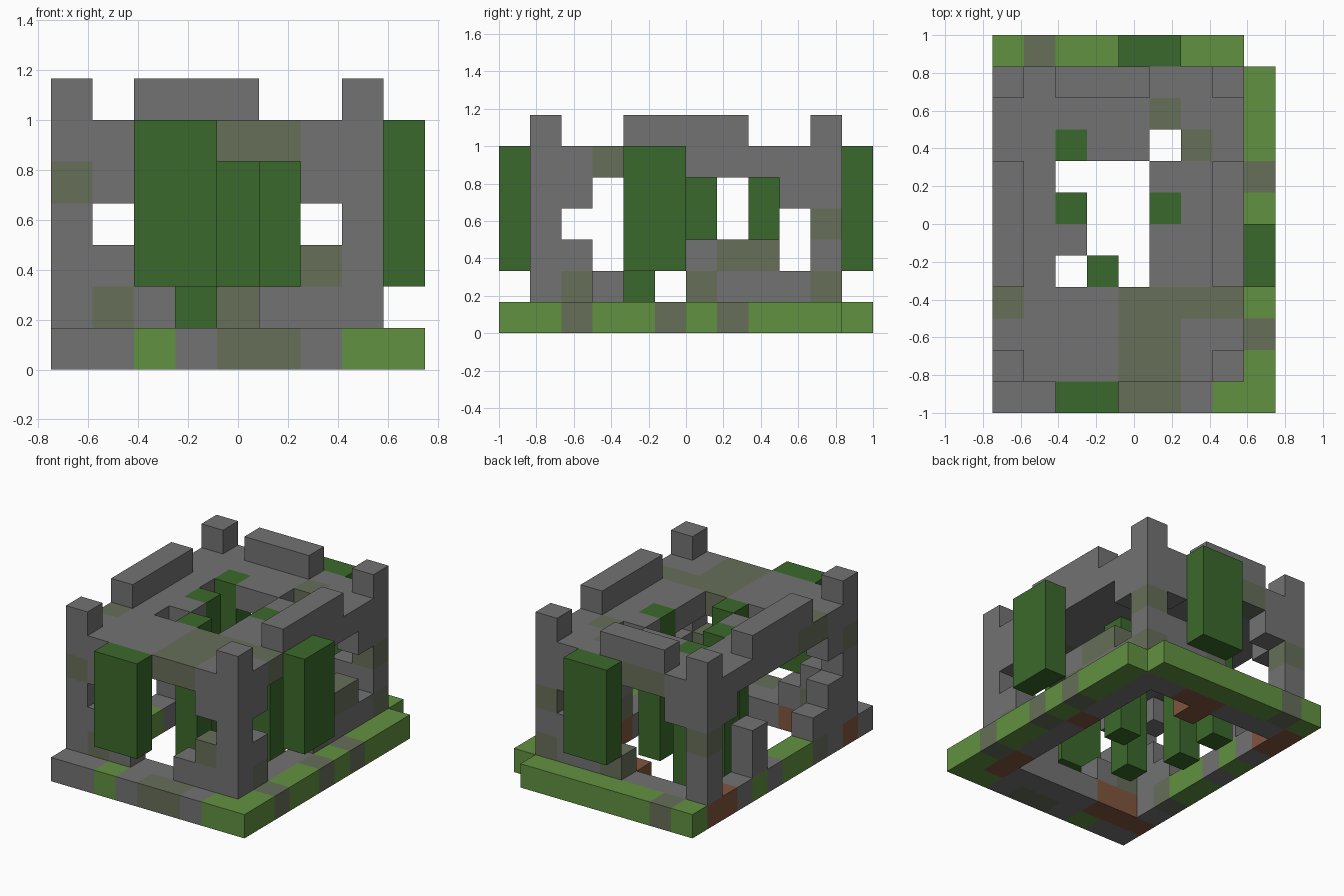
import bpy
import bmesh
from mathutils import Vector

if "Cube" in bpy.data.objects:
    bpy.data.objects.remove(bpy.data.objects["Cube"], do_unlink=True)

UNIT = 1 / 6                      # edge of one block
ORIGIN = Vector((-0.75, -1, 0))


def make_material(name, colour):
    mat = bpy.data.materials.new(name)
    mat.use_nodes = True
    mat.diffuse_color = (*colour, 1)
    bsdf = mat.node_tree.nodes["Principled BSDF"]
    bsdf.inputs["Base Color"].default_value = (*colour, 1)
    bsdf.inputs["Roughness"].default_value = 0.9
    return mat


KINDS = "gmlvd"
MATERIALS = [
    make_material("grey stone", (0.17, 0.17, 0.17)),
    make_material("mossy stone", (0.133, 0.156, 0.098)),
    make_material("grass green", (0.12, 0.283, 0.051)),
    make_material("vine green", (0.044, 0.141, 0.025)),
    make_material("brown earth", (0.22, 0.09, 0.05)),
]

blocks = {}                       # grid cell -> (part, kind)


def place(part, cell, kind):
    if kind in KINDS:
        blocks.setdefault(cell, (part, kind))


def pattern(part, rows, where):
    """Place a grid of block letters; where(column, row from bottom) gives the cell."""
    for r, row in enumerate(reversed(rows)):
        for c, kind in enumerate(row):
            place(part, where(c, r), kind)


# Outer rim of the base
pattern("base_rim", ["gglgmmgll"], lambda c, r: (c, 0, 0))
pattern("base_rim", ["lmllmlmlll"], lambda c, r: (8, c + 1, 0))
pattern("base_rim", ["lmllllll"], lambda c, r: (c, 11, 0))

# Walls with their footings, top row first
pattern("front_wall", [
    "mg....gg",
    "g......g",
    "gg....mg",
    "gmg..ggg",
    "dddggggd"], lambda c, r: (c, 1, r))
pattern("back_wall", [
    "gg....gg",
    "m......m",
    "g.....gg",
    "g...mggm",
    "dgggddgg"], lambda c, r: (c, 10, r))
pattern("left_wall", [
    "gg......gg",
    "g........m",
    "gg...gmm.g",
    "gm...mgggm",
    "ddgggdgggg"], lambda c, r: (7, c + 1, r))
pattern("right_wall", [
    "mg......gg",
    "g........m",
    "gg....g..g",
    "ggg...g..g",
    "dgmllglgdd"], lambda c, r: (0, c + 1, r))
place("loose_floor", (4, 9, 0), "d")

# Broken roof, back row first
pattern("roof", [
    "ggmmgggg",
    "gggggmgg",
    "gg.gg.mg",
    "gg...ggg",
    "gg....gg",
    "ggg..ggg",
    "mg...ggg",
    "mgggmmmm",
    "ggggmmgg",
    "ggggmmgg"], lambda c, r: (c, r + 1, 5))

# Battlements, back row first
pattern("battlements", (
    ["g.ggg..g"] + ["........"] * 2 + ["g......g"] * 4
    + ["........"] * 2 + ["g......g"]), lambda c, r: (c, r + 1, 6))

# Vine strands hanging through the roof to the ground
for n, (i, j) in enumerate([(3, 4), (2, 6), (5, 6), (2, 8)]):
    for k in range(6):
        place(f"hanging_vine_{n + 1}", (i, j, k), "v")

# Thick vine curtains outside three walls
for part, cells in {"front_vine": [(2, 0), (3, 0)],
                    "left_vine": [(8, 4), (8, 5)],
                    "back_vine": [(4, 11), (5, 11)]}.items():
    for i, j in cells:
        for k in range(2, 6):
            place(part, (i, j, k), "v")


def build(part):
    """Mesh the exposed faces of all blocks of one part."""
    bm = bmesh.new()
    for cell, (owner, kind) in blocks.items():
        if owner != part:
            continue
        centre = ORIGIN + (Vector(cell) + Vector((0.5, 0.5, 0.5))) * UNIT
        for axis in range(3):
            for sign in (-1, 1):
                normal = Vector((0, 0, 0))
                normal[axis] = sign
                if tuple(int(a + b) for a, b in zip(cell, normal)) in blocks:
                    continue
                u = Vector((0, 0, 0))
                u[(axis + 1) % 3] = 1
                v = normal.cross(u)
                corners = [normal + u + v, normal - u + v,
                           normal - u - v, normal + u - v]
                face = bm.faces.new(
                    [bm.verts.new(centre + p * UNIT / 2) for p in corners])
                face.material_index = KINDS.index(kind)
    bmesh.ops.remove_doubles(bm, verts=bm.verts, dist=UNIT / 100)
    mesh = bpy.data.meshes.new(part)
    bm.to_mesh(mesh)
    bm.free()
    for mat in MATERIALS:
        mesh.materials.append(mat)
    bpy.context.scene.collection.objects.link(bpy.data.objects.new(part, mesh))


for part in dict.fromkeys(owner for owner, kind in blocks.values()):
    build(part)
